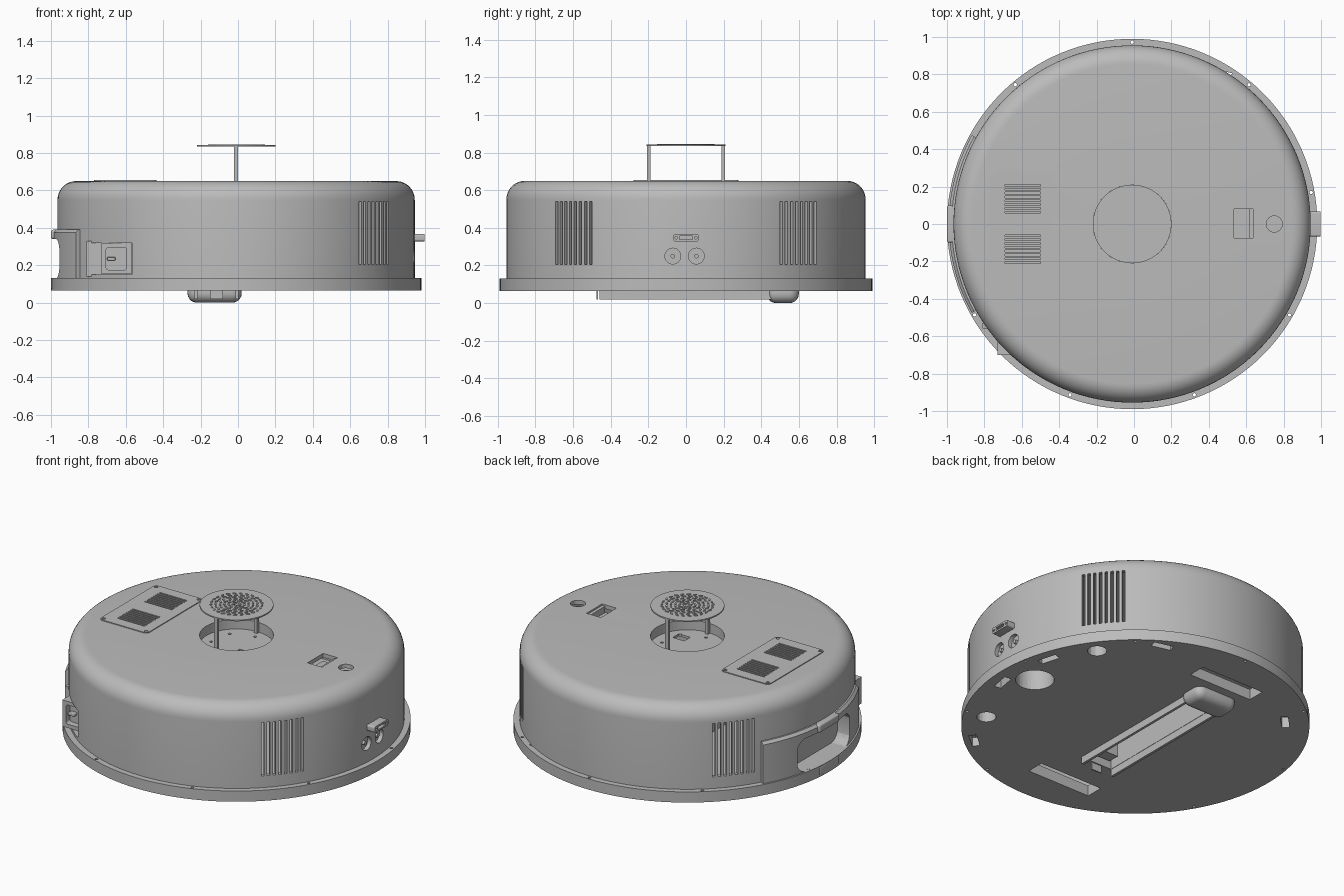
import bpy, bmesh, math, random
from math import radians, cos, sin
from mathutils import Matrix, Vector

cube = bpy.data.objects.get("Cube")
if cube:
    bpy.data.objects.remove(cube, do_unlink=True)
random.seed(4)
CX = -0.01  # axis of the round body

grey = bpy.data.materials.new("light grey")
grey.use_nodes = True
grey.diffuse_color = (0.5, 0.5, 0.5, 1)
grey.node_tree.nodes["Principled BSDF"].inputs["Base Color"].default_value = (0.5, 0.5, 0.5, 1)


def box(bm, x0, x1, y0, y1, z0, z1, turn=None, bevel=0.0, axis=None):
    """Box between limits, optionally bevelled (all edges or only those along axis)."""
    m = Matrix.Translation(((x0 + x1) / 2, (y0 + y1) / 2, (z0 + z1) / 2))
    m = (turn or Matrix()) @ m @ Matrix.Diagonal((x1 - x0, y1 - y0, z1 - z0, 1))
    vs = bmesh.ops.create_cube(bm, size=1, matrix=m)["verts"]
    if bevel:
        es = {e for v in vs for e in v.link_edges}
        if axis:
            a = Vector(axis)
            es = {e for e in es if abs((e.verts[0].co - e.verts[1].co).normalized().dot(a)) > 0.9}
        bmesh.ops.bevel(bm, geom=list(es), offset=bevel, segments=5, profile=0.5, affect='EDGES')


def cyl(bm, r, x, y, z0, z1, seg=24, turn=None):
    m = (turn or Matrix()) @ Matrix.Translation((x, y, (z0 + z1) / 2))
    bmesh.ops.create_cone(bm, cap_ends=True, segments=seg, radius1=r, radius2=r, depth=z1 - z0, matrix=m)


def lathe(bm, pts, steps=128, start=0, angle=360):
    """Revolve a closed (radius, height) profile round the body axis."""
    rot = Matrix.Rotation(radians(start), 3, 'Z')
    vs = [bm.verts.new(rot @ Vector((r, 0, z)) + Vector((CX, 0, 0))) for r, z in pts]
    es = [bm.edges.new((vs[i], vs[i - 1])) for i in range(len(vs))]
    full = angle == 360
    caps = [] if full else [bm.faces.new(vs)]
    out = bmesh.ops.spin(bm, geom=caps or vs + es, cent=(CX, 0, 0), axis=(0, 0, 1), dvec=(0, 0, 0),
                         angle=radians(angle), steps=steps, use_merge=full, use_duplicate=False)
    return out


def finish(name, bm, smooth=True):
    bmesh.ops.recalc_face_normals(bm, faces=bm.faces[:])
    me = bpy.data.meshes.new(name)
    bm.to_mesh(me)
    bm.free()
    ob = bpy.data.objects.new(name, me)
    bpy.context.collection.objects.link(ob)
    me.materials.append(grey)
    if smooth:
        select(ob)
        bpy.ops.object.shade_smooth_by_angle(angle=radians(30))
    return ob


def select(ob):
    bpy.ops.object.select_all(action='DESELECT')
    ob.select_set(True)
    bpy.context.view_layer.objects.active = ob


def cut(ob, bm):
    """Subtract a cutter mesh and discard it."""
    cutter = finish(ob.name + "_cutter", bm, False)
    cutter.hide_render = True
    mod = ob.modifiers.new("cut", 'BOOLEAN')
    mod.operation, mod.solver, mod.object = 'DIFFERENCE', 'EXACT', cutter
    mod.use_self = True
    select(ob)
    bpy.ops.object.modifier_apply(modifier=mod.name)
    bpy.data.objects.remove(cutter, do_unlink=True)
    bpy.ops.object.shade_smooth_by_angle(angle=radians(30))


def around(deg):
    return Matrix.Translation((CX, 0, 0)) @ Matrix.Rotation(radians(deg), 4, 'Z')


def grip_cutter():
    bm = bmesh.new()
    box(bm, -1.2, -0.87, -0.26, 0.26, 0.13, 0.34, bevel=0.07, axis=(1, 0, 0))
    return bm


# Domed shell with rounded shoulder, hollow inside
R, F = 0.955, 0.10
arc = [(R - F + F * cos(radians(a)), 0.65 - F + F * sin(radians(a))) for a in range(0, 91, 10)]
inner = [(R - F + (F - 0.025) * cos(radians(a)), 0.65 - F + (F - 0.025) * sin(radians(a))) for a in range(90, -1, -15)]
bm = bmesh.new()
lathe(bm, [(R, 0.12)] + arc + [(0.21, 0.65), (0.21, 0.585), (0.225, 0.585), (0.225, 0.625)] + inner + [(R - 0.025, 0.12)])
shell = finish("domed_shell", bm)

# Openings of the shell: side vents, top windows, sockets
bm = bmesh.new()
for centre in (39, -39, 141):
    for k in range(8):
        box(bm, 0.85, 1.05, -0.008, 0.008, 0.205, 0.54, around(centre + (k - 3.5) * 2))
for s in (-1, 1):
    box(bm, -0.70, -0.49, s * 0.135 - 0.09, s * 0.135 + 0.09, 0.58, 0.7)
box(bm, 0.535, 0.635, -0.075, 0.08, 0.58, 0.7)
cyl(bm, 0.043, 0.75, 0, 0.58, 0.7)
side = Matrix.Rotation(radians(90), 4, 'Y')
for y in (-0.07, 0.055):
    cyl(bm, 0.042, -0.25, y, 0.88, 1.0, turn=side)
box(bm, -0.8, -0.568, -0.9, -0.5, 0.15, 0.32)
cut(shell, bm)
cut(shell, grip_cutter())

# Base plate with flange
bm = bmesh.new()
cyl(bm, 0.99, CX, 0, 0.065, 0.132, 128)
base = finish("base_plate", bm)
bm = bmesh.new()
for k in range(9):  # rim screw holes
    cyl(bm, 0.009, 0.972, 0, 0, 0.2, 12, around(10 + 40 * k))
cyl(bm, 0.11, 0.77, 0.04, 0, 0.2, 40)
for y in (-0.46, 0.52):
    cyl(bm, 0.055, 0.71, y, 0, 0.2)
for y in (-0.72, 0.71):  # wheel slots
    box(bm, -0.31, 0.13, y - 0.055, y + 0.055, 0, 0.2)
box(bm, -0.215, -0.005, -0.46, 0.46, 0, 0.2)
for x, y, a in ((0.46, 0.8, -15), (0.86, 0.27, 107), (0.89, -0.1, 80), (0.59, -0.71, 40), (-0.63, 0.585, 45)):
    t = Matrix.Translation((x, y, 0)) @ Matrix.Rotation(radians(a), 4, 'Z')
    box(bm, -0.06, 0.06, -0.022, 0.022, 0, 0.2, t)
cut(base, bm)

# Carrying handle block on the right side, with a scooped grip
bm = bmesh.new()
lathe(bm, [(0.85, 0.07), (0.98, 0.07), (0.98, 0.375), (0.965, 0.39), (0.85, 0.39)], 32, 151, 58)
handle = finish("handle_block", bm)
cut(handle, grip_cutter())
bm = bmesh.new()
for z0, z1 in ((0.34, 0.39), (0.07, 0.13)):
    box(bm, -1.0, -0.95, -0.1, 0.1, z0, z1, bevel=0.012)
finish("grip_lips", bm)

# Recessed floor of the top opening with screw holes
bm = bmesh.new()
cyl(bm, 0.222, CX, 0, 0.575, 0.59, 64)
floor = finish("top_recess_floor", bm)
bm = bmesh.new()
for k in range(6):
    cyl(bm, 0.009, 0.15, 0, 0.5, 0.7, 12, around(60 * k + 20))
box(bm, 0.04, 0.12, -0.1, -0.04, 0.5, 0.7)
cut(floor, bm)

# Raised disc on two posts
bm = bmesh.new()
cyl(bm, 0.21, CX, 0, 0.834, 0.842, 64)
finish("raised_disc", bm)
bm = bmesh.new()
for s in (-1, 1):
    box(bm, CX - 0.011, CX + 0.011, s * 0.197 - 0.009, s * 0.197 + 0.009, 0.585, 0.838)
finish("disc_posts", bm, False)

# Rosette relief on the disc
bm = bmesh.new()
for ring in range(6):
    r, n = 0.02 + 0.025 * ring, 5 + 4 * ring
    for k in range(n):
        t = around(360 * k / n + 23 * ring) @ Matrix.Translation((r, 0, 0))
        t = t @ Matrix.Rotation(radians(random.uniform(-40, 40)), 4, 'Z')
        cyl(bm, 0.01, 0, 0, 0.842, 0.846, 8, t @ Matrix.Diagonal((0.6, 1.3, 1, 1)))
finish("disc_rosette", bm)

# Louvred panel on the top
bm = bmesh.new()
box(bm, -0.77, -0.435, -0.28, 0.28, 0.649, 0.655, bevel=0.025, axis=(0, 0, 1))
panel = finish("louvre_panel", bm)
bm = bmesh.new()
for s in (-1, 1):
    for k in range(8):
        y = s * (0.063 + 0.0205 * k)
        box(bm, -0.69, -0.5, y - 0.005, y + 0.005, 0.6, 0.7)
    for x in (-0.75, -0.455):
        cyl(bm, 0.011, x, s * 0.26, 0.6, 0.7, 12)
cut(panel, bm)

# Switch well and button under the top openings
bm = bmesh.new()
box(bm, 0.53, 0.64, -0.08, 0.085, 0.585, 0.6)
box(bm, 0.615, 0.637, -0.075, 0.08, 0.6, 0.64)
finish("switch_well", bm, False)
bm = bmesh.new()
cyl(bm, 0.05, 0.75, 0, 0.59, 0.61)
finish("top_button", bm)

# Side sockets and oblong port
bm = bmesh.new()
box(bm, 0.91, 0.997, -0.067, 0.067, 0.328, 0.367, bevel=0.01, axis=(1, 0, 0))
port = finish("oblong_port", bm)
bm = bmesh.new()
box(bm, 0.975, 1.1, -0.035, 0.035, 0.338, 0.357)
for y in (-0.052, 0.052):
    cyl(bm, 0.007, -0.347, y, 0.97, 1.1, 12, side)
cut(port, bm)
bm = bmesh.new()
for y in (-0.07, 0.055):
    cyl(bm, 0.05, -0.25, y, 0.88, 0.915, turn=side)
    cyl(bm, 0.012, -0.25, y, 0.9, 0.935, turn=side)
finish("round_sockets", bm)

# Power inlet in the front right well
bm = bmesh.new()
box(bm, -0.81, -0.565, -0.56, -0.53, 0.14, 0.33)
box(bm, -0.73, -0.57, -0.7, -0.54, 0.152, 0.318)
inlet = finish("power_inlet", bm)
bm = bmesh.new()
box(bm, -0.705, -0.595, -0.8, -0.66, 0.175, 0.295, bevel=0.015, axis=(0, 1, 0))
cut(inlet, bm)
bm = bmesh.new()
box(bm, -0.7, -0.655, -0.69, -0.65, 0.225, 0.243, bevel=0.005)
finish("inlet_pin", bm)

# Channel under the base, its end cap and scoop
bm = bmesh.new()
for x in (-0.225, -0.005):
    box(bm, x - 0.008, x + 0.008, -0.46, 0.46, 0.02, 0.24)
box(bm, -0.225, -0.005, -0.45, 0.45, 0.225, 0.24)
box(bm, -0.15, -0.08, -0.476, -0.468, 0.02, 0.1)
box(bm, -0.19, -0.04, -0.44, -0.37, 0.1, 0.225)
finish("channel", bm, False)
bm = bmesh.new()
box(bm, -0.27, 0.02, 0.43, 0.6, 0.0, 0.12, bevel=0.05)
finish("scoop", bm)

# Sensor tube in the base
bm = bmesh.new()
lathe(bm, [(0.11, 0.1), (0.125, 0.1), (0.125, 0.32), (0.11, 0.32)], 40)
bmesh.ops.translate(bm, verts=bm.verts[:], vec=(0.77 - CX, 0.04, 0))
finish("sensor_tube", bm)
